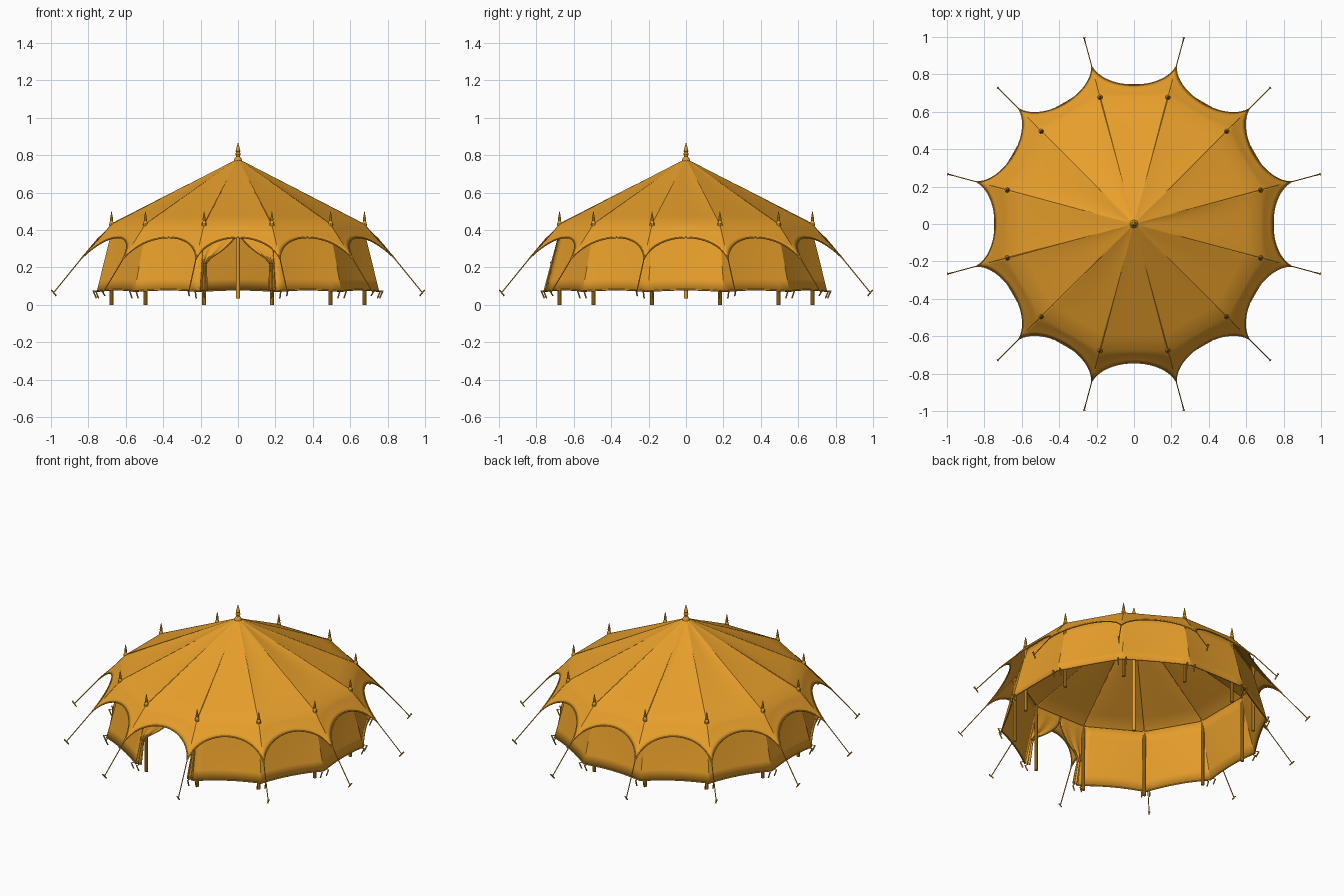
import bpy, bmesh, math, random
from mathutils import Vector, Matrix

random.seed(4)
if "Cube" in bpy.data.objects:
    bpy.data.objects.remove(bpy.data.objects["Cube"])

SIDES = 12
HALF = math.pi / SIDES

# One golden colour for cloth, ropes and poles
CANVAS = bpy.data.materials.new("golden canvas")
CANVAS.use_nodes = True
CANVAS.diffuse_color = (0.80, 0.345, 0.024, 1)
shader = CANVAS.node_tree.nodes["Principled BSDF"]
shader.inputs["Base Color"].default_value = CANVAS.diffuse_color
shader.inputs["Roughness"].default_value = 0.9


def turn(k, p):
    """Rotate a point of the front panel to panel k."""
    return Matrix.Rotation(k * 2 * HALF, 3, "Z") @ Vector(p)


def corner(k, r, z, offset=0.0):
    """Point on the corner line between panel k and the next."""
    a = (2 * k + 1) * HALF - math.pi / 2 + offset
    return Vector((r * math.cos(a), r * math.sin(a), z))


def finish(bm, name, angle=35, thick=0.0):
    bmesh.ops.remove_doubles(bm, verts=bm.verts, dist=0.0004)
    bmesh.ops.recalc_face_normals(bm, faces=bm.faces)
    me = bpy.data.meshes.new(name)
    bm.to_mesh(me)
    bm.free()
    ob = bpy.data.objects.new(name, me)
    bpy.context.collection.objects.link(ob)
    me.materials.append(CANVAS)
    bpy.ops.object.select_all(action="DESELECT")
    ob.select_set(True)
    bpy.context.view_layer.objects.active = ob
    bpy.ops.object.shade_smooth_by_angle(angle=math.radians(angle))
    if thick:
        mod = ob.modifiers.new("cloth thickness", "SOLIDIFY")
        mod.thickness = thick
        mod.offset = 0


def sheet(bm, fn, nu, nv):
    """Grid of faces from fn(u, v) with u and v in 0..1."""
    rows = [[bm.verts.new(fn(i / nu, j / nv)) for i in range(nu + 1)] for j in range(nv + 1)]
    for j in range(nv):
        for i in range(nu):
            bm.faces.new((rows[j][i], rows[j][i + 1], rows[j + 1][i + 1], rows[j + 1][i]))


def rod(bm, a, b, r1, r2=None, seg=8):
    a, b = Vector(a), Vector(b)
    d = b - a
    mat = Matrix.Translation((a + b) / 2) @ d.to_track_quat("Z", "Y").to_matrix().to_4x4()
    bmesh.ops.create_cone(bm, cap_ends=True, segments=seg, radius1=r1,
                          radius2=r1 if r2 is None else r2, depth=d.length, matrix=mat)


def path(bm, pts, r, seg=6):
    for a, b in zip(pts, pts[1:]):
        rod(bm, a, b, r, seg=seg)


def lathe(bm, base, profile, seg=10):
    for (r1, z1), (r2, z2) in zip(profile, profile[1:]):
        rod(bm, base + Vector((0, 0, z1)), base + Vector((0, 0, z2)), r1, r2, seg)


# Canopy: twelve slightly sagging panels that run into a flared, scalloped eave
ARC = math.radians(72)


def across(u):
    return math.sin((2 * u - 1) * ARC) / math.sin(ARC)


def scallop(u):
    s = (1 - math.cos((2 * u - 1) * ARC)) / (1 - math.cos(ARC))
    return Vector((0.225 * across(u), -0.742 - 0.098 * s, 0.36 - 0.115 * s))


def eave(u, v):
    p = Vector((0.182 * across(u), -0.677, 0.43)).lerp(scallop(u), v)
    p.z -= 0.003 * math.sin(math.pi * v)
    return p


bm, edge = bmesh.new(), bmesh.new()
for k in range(SIDES):
    skew = random.uniform(-0.8, 0.8)
    depth = random.uniform(0.001, 0.008)

    def roof(u, v):
        t = across(u)
        dip = depth * math.sin(math.pi * v) * (1 - t * t) * (1 + skew * t)
        return turn(k, (0.182 * t * v, -0.677 * v, 0.78 - 0.35 * v - dip))
    sheet(bm, roof, 20, 8)
    sheet(bm, lambda u, v: turn(k, eave(u, v)), 20, 4)
    path(edge, [turn(k, scallop(i / 20)) for i in range(21)], 0.004)
finish(bm, "canopy", 25, 0.003)
finish(edge, "eave_trim")


# Side walls, leaning outwards to the ground; the front panel stays open
def wall(u, v):
    t = 2 * u - 1
    r = 0.69 + 0.09 * v
    bow = 0.008 * (1 - t * t) * math.sin(math.pi * v * 0.6)
    z = 0.425 - 0.353 * v + 0.008 * (1 - t * t) * v
    return Vector((r * math.sin(HALF) * t, -r * math.cos(HALF) + bow, z))


bm, hem = bmesh.new(), bmesh.new()
for k in range(1, SIDES):
    sheet(bm, lambda u, v: turn(k, wall(u, v)), 8, 6)
    path(hem, [turn(k, wall(i / 8, 1)) for i in range(9)], 0.004)
finish(bm, "walls", 25, 0.003)
finish(hem, "wall_hem")

# Tied back curtains in the doorway
OPENING = [(0.43, 0.0), (0.37, 0.008), (0.33, 0.04), (0.29, 0.085),
           (0.25, 0.145), (0.22, 0.172), (0.16, 0.168), (0.07, 0.165)]


def inner_x(z):
    for (za, xa), (zb, xb) in zip(OPENING, OPENING[1:]):
        if z >= zb:
            return xa + (xb - xa) * (za - z) / (za - zb)
    return OPENING[-1][1]


bm, edge = bmesh.new(), bmesh.new()
for side in (-1, 1):
    def curtain(u, v):
        z = 0.425 - 0.35 * v
        r = 0.69 + 0.09 * v
        x0, x1 = inner_x(z), r * math.sin(HALF)
        fold = 0.007 * v * math.sin(u * math.pi * 4)
        return Vector((side * (x0 + (x1 - x0) * u), -r * math.cos(HALF) + fold, z))
    sheet(bm, curtain, 16, 14)
    path(edge, [curtain(0, i / 14) for i in range(15)], 0.0035)
    rod(edge, (side * 0.165, -0.72, 0.225), (side * 0.195, -0.715, 0.225), 0.007)
finish(bm, "door_curtains", 35, 0.003)
finish(edge, "curtain_trim")

# Poles
bm = bmesh.new()
for k in range(SIDES):
    rod(bm, corner(k, 0.70, 0), corner(k, 0.70, 0.43), 0.0105, seg=10)
finish(bm, "side_poles")
bm = bmesh.new()
rod(bm, (0, 0, 0.035), (0, 0, 0.78), 0.011, seg=12)
finish(bm, "centre_pole")

# Finials on the pole tops and the peak
bm = bmesh.new()
for k in range(SIDES):
    lathe(bm, corner(k, 0.70, 0.425), [(0.014, 0), (0.012, 0.012), (0.007, 0.026), (0.009, 0.032), (0.001, 0.074)])
finish(bm, "pole_finials")
bm = bmesh.new()
lathe(bm, Vector((0, 0, 0.77)), [(0.022, 0), (0.018, 0.014), (0.010, 0.022), (0.010, 0.028),
                                 (0.015, 0.036), (0.010, 0.046), (0.013, 0.052), (0.001, 0.096)], 12)
finish(bm, "peak_finial")

# Seam ropes lying on some of the roof ridges
bm = bmesh.new()
for k in (0, 5, 6, 9, 11):
    rod(bm, corner(k, 0.27, 0.645), corner(k, 0.70, 0.432), 0.0028, seg=6)
finish(bm, "ridge_ropes")

# Guy ropes, their outward leaning stakes and the wall pegs
ropes, stakes = bmesh.new(), bmesh.new()
for k in range(SIDES):
    rod(ropes, corner(k, 0.868, 0.246), corner(k, 1.018, 0.068), 0.003, seg=6)
    rod(stakes, corner(k, 1.033, 0.08), corner(k, 1.006, 0.048), 0.004, seg=6)
    rod(stakes, corner(k, 1.03, 0.077, -0.007), corner(k, 1.03, 0.077, 0.007), 0.003, seg=6)
    for off in (-0.03, 0.03):
        rod(stakes, corner(k, 0.796, 0.076, off), corner(k, 0.778, 0.035, off), 0.004, seg=6)
        rod(stakes, corner(k, 0.775, 0.074, off), corner(k, 0.797, 0.074, off), 0.0025, seg=6)
finish(ropes, "guy_ropes")
finish(stakes, "stakes")
